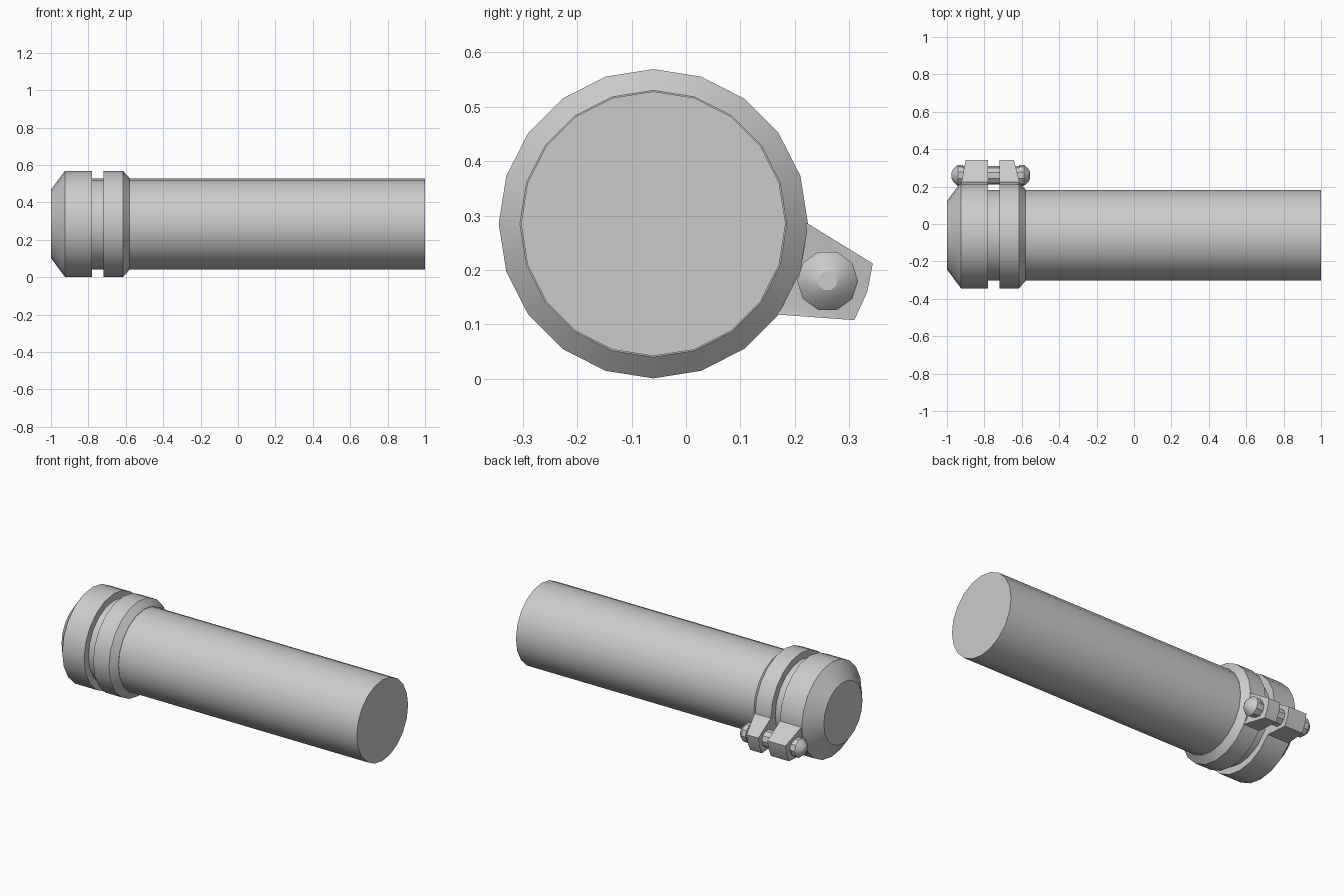
import bpy, bmesh
from math import sin, cos, tau

if "Cube" in bpy.data.objects:
    bpy.data.objects.remove(bpy.data.objects["Cube"])

AXIS = (-0.06, 0.285)      # y, z of the main tube
BOLT = (0.26, 0.18)        # y, z of the clamp bolt


def finish(name, bm):
    bmesh.ops.recalc_face_normals(bm, faces=bm.faces)
    me = bpy.data.meshes.new(name)
    bm.to_mesh(me)
    bm.free()
    ob = bpy.data.objects.new(name, me)
    bpy.context.collection.objects.link(ob)
    bpy.ops.object.select_all(action='DESELECT')
    ob.select_set(True)
    bpy.context.view_layer.objects.active = ob
    bpy.ops.object.shade_smooth_by_angle(angle=0.52)
    return ob


def lathe_x(name, profile, sides, centre):
    """Turn (x, radius) points around an axis parallel to x, with capped ends."""
    bm = bmesh.new()
    rings = [[bm.verts.new((x, centre[0] + r * cos(tau * i / sides),
                            centre[1] + r * sin(tau * i / sides)))
              for i in range(sides)] for x, r in profile]
    for a, b in zip(rings, rings[1:]):
        for i in range(sides):
            j = (i + 1) % sides
            bm.faces.new((a[i], a[j], b[j], b[i]))
    bm.faces.new(rings[0])
    bm.faces.new(rings[-1])
    return finish(name, bm)


def lug(name, x_in, x_base, x_tip):
    """Clamp ear: flat on the gap side, tapering towards its tip outside."""
    outline = [(0.15, 0.285, x_base), (0.224, 0.285, x_base), (0.343, 0.212, x_tip),
               (0.333, 0.16, x_tip), (0.309, 0.108, x_tip), (0.17, 0.118, x_base),
               (0.12, 0.16, x_base)]
    bm = bmesh.new()
    inner = [bm.verts.new((x_in, y, z)) for y, z, _ in outline]
    outer = [bm.verts.new((x, y, z)) for y, z, x in outline]
    n = len(outline)
    for i in range(n):
        j = (i + 1) % n
        bm.faces.new((inner[i], inner[j], outer[j], outer[i]))
    bm.faces.new(inner)
    top = bm.faces.new(outer)
    bmesh.ops.triangulate(bm, faces=[top])
    return finish(name, bm)


# Tube with its chamfered end cap, up to the clamp gap
lathe_x("tube", [(-0.8, 0.243), (1.0, 0.243)], 20, AXIS)
lathe_x("end_cap", [(-1.0, 0.183), (-0.925, 0.284), (-0.78, 0.284)], 20, AXIS)

# Clamp collar around the tube
lathe_x("clamp_collar", [(-0.72, 0.284), (-0.615, 0.284), (-0.58, 0.245)], 20, AXIS)

# Pair of ears on the side
lug("cap_lug", -0.78, -0.922, -0.90)
lug("collar_lug", -0.72, -0.612, -0.642)

# Bolt with domed ends through both ears
lathe_x("clamp_bolt", [(-0.975, 0.018), (-0.965, 0.036), (-0.942, 0.056), (-0.915, 0.056),
                       (-0.915, 0.05), (-0.615, 0.05), (-0.615, 0.056), (-0.588, 0.056),
                       (-0.565, 0.036), (-0.555, 0.018)], 10, BOLT)
